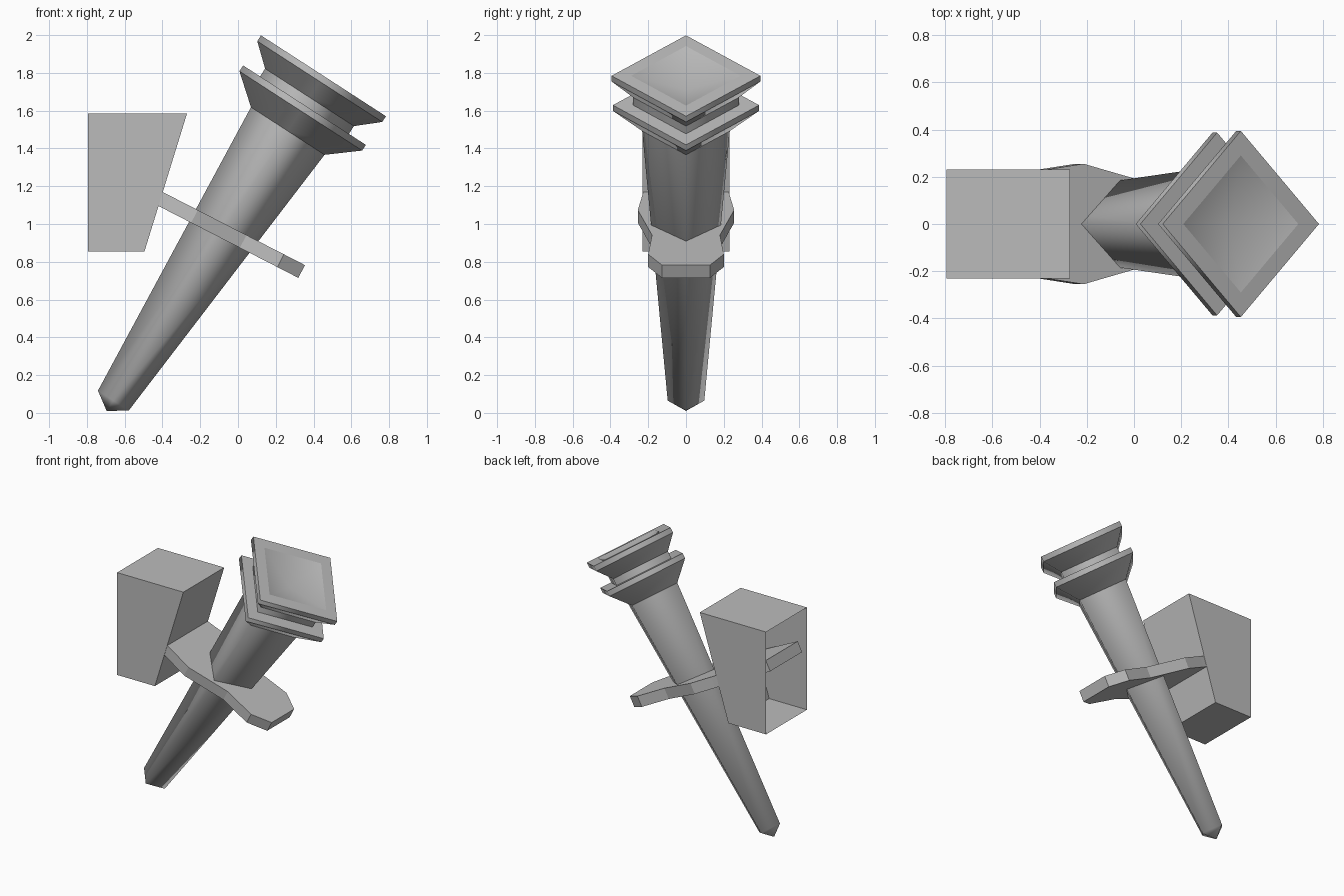
import bpy
import bmesh
import math

cube = bpy.data.objects.get("Cube")
if cube:
    bpy.data.objects.remove(cube, do_unlink=True)

grey = bpy.data.materials.new("plain grey")
grey.use_nodes = True
grey.diffuse_color = (0.5, 0.5, 0.5, 1)
grey.node_tree.nodes["Principled BSDF"].inputs["Base Color"].default_value = (0.5, 0.5, 0.5, 1)


def finish(bm, name, location=(0, 0, 0), tilt=0):
    bmesh.ops.recalc_face_normals(bm, faces=bm.faces)
    mesh = bpy.data.meshes.new(name)
    bm.to_mesh(mesh)
    bm.free()
    mesh.materials.append(grey)
    obj = bpy.data.objects.new(name, mesh)
    obj.location = location
    obj.rotation_euler = (0, math.radians(tilt), 0)
    bpy.context.collection.objects.link(obj)
    return obj


def square_lathe(name, profile, smooth_rings, location, tilt):
    """Turn a (radius, height) profile in four steps; first and last points are tips."""
    bm = bmesh.new()
    rings = []
    for radius, height in profile[1:-1]:
        rings.append([bm.verts.new((radius * math.cos(k * math.pi / 2),
                                    radius * math.sin(k * math.pi / 2), height))
                      for k in range(4)])
    bottom = bm.verts.new((0, 0, profile[0][1]))
    top = bm.verts.new((0, 0, profile[-1][1]))
    for k in range(4):
        n = (k + 1) % 4
        bm.faces.new((bottom, rings[0][n], rings[0][k]))
        bm.faces.new((top, rings[-1][k], rings[-1][n]))
        for low, high in zip(rings, rings[1:]):
            bm.faces.new((low[k], low[n], high[n], high[k]))
    # Corners shade smoothly, while the rings of the rims stay crisp
    for face in bm.faces:
        face.smooth = True
    for ring in rings[smooth_rings:]:
        for k in range(4):
            bm.edges.get((ring[k], ring[(k + 1) % 4])).smooth = False
    return finish(bm, name, location, tilt)


def prism(name, outline, to_3d, shift, location=(0, 0, 0), tilt=0, open_side=None):
    """Extrude a flat outline by a shift, optionally leaving one side open."""
    bm = bmesh.new()
    near = [bm.verts.new(to_3d(*p)) for p in outline]
    far = [bm.verts.new([a + b for a, b in zip(v.co, shift)]) for v in near]
    bm.faces.new(near)
    bm.faces.new(far)
    for k in range(len(near)):
        n = (k + 1) % len(near)
        if k != open_side:
            bm.faces.new((near[k], near[n], far[n], far[k]))
    return finish(bm, name, location, tilt)


# Tapered handle with two flared collars and a shallow dish on top
torch_profile = [
    (0, -0.065), (0.097, 0), (0.232, 1.70),
    (0.387, 1.827), (0.387, 1.863), (0.28, 1.863), (0.28, 1.912),
    (0.394, 2.012), (0.394, 2.048), (0.29, 2.048), (0, 1.96),
]
square_lathe("torch", torch_profile, 1, (-0.66, 0, 0.065), 32.9)

# Holder plate around the handle, mirrored across its length
half = [(-0.40, 0.18), (0.045, 0.232), (0.21, 0.255), (0.50, 0.18),
        (0.723, 0.20), (0.848, 0.127)]
outline = half + [(u, -w) for u, w in reversed(half)]
prism("holder_plate", outline, lambda u, w: (u, w, -0.076), (0, 0, 0.076),
      (-0.40, 0, 1.17), 27.2)

# Hollow wall bracket with a slanted front and an open back
bracket = [(-0.793, 1.585), (-0.27, 1.585), (-0.495, 0.855), (-0.793, 0.855)]
prism("wall_bracket", bracket, lambda x, z: (x, -0.23, z), (0, 0.46, 0), open_side=3)
